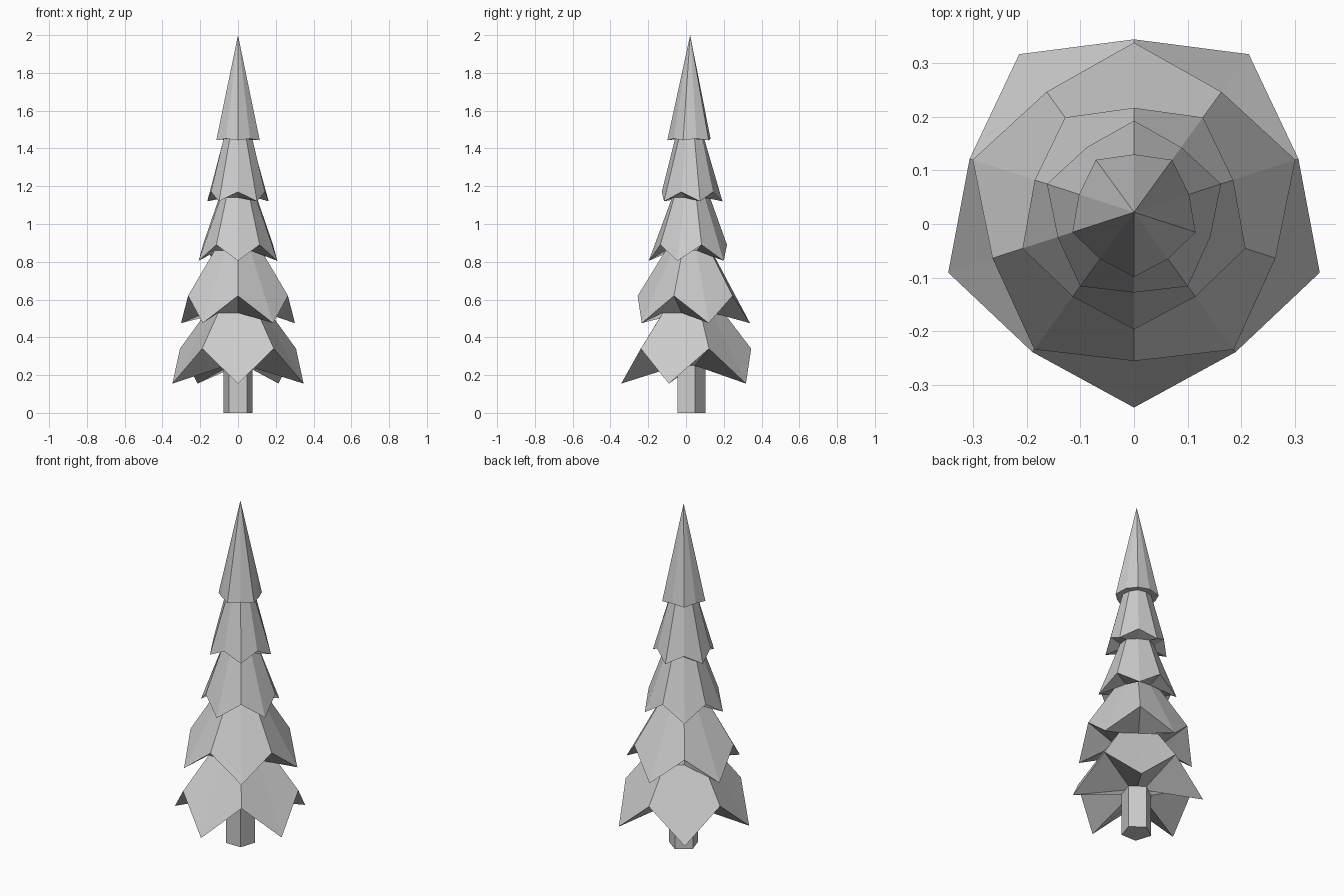
import bpy, bmesh, math

cube = bpy.data.objects.get("Cube")
if cube:
    bpy.data.objects.remove(cube, do_unlink=True)

SIDES = 10
AXIS_Y = 0.022

grey = bpy.data.materials.new("plain grey")
grey.use_nodes = True
colour = (0.6, 0.6, 0.6, 1)
grey.diffuse_color = colour
grey.node_tree.nodes["Principled BSDF"].inputs["Base Color"].default_value = colour


def ring(bm, front, back):
    """Ten points alternating between two (radius, height) pairs, starting at the front."""
    verts = []
    for i in range(SIDES):
        r, z = back if i % 2 else front
        a = math.tau * i / SIDES - math.pi / 2
        verts.append(bm.verts.new((r * math.cos(a), AXIS_Y + r * math.sin(a), z)))
    return verts


def bridge(bm, low, high):
    for i in range(SIDES):
        j = (i + 1) % SIDES
        bm.faces.new((low[i], low[j], high[j], high[i]))


def finish(name, bm):
    bmesh.ops.recalc_face_normals(bm, faces=bm.faces)
    mesh = bpy.data.meshes.new(name)
    bm.to_mesh(mesh)
    bm.free()
    mesh.materials.append(grey)
    bpy.context.collection.objects.link(bpy.data.objects.new(name, mesh))


# Five-sided trunk, one corner pointing to the back
R = 0.082
bm = bmesh.new()
foot = [bm.verts.new((R * math.cos(a), AXIS_Y + R * math.sin(a), 0))
        for a in (math.pi / 2 + math.tau * i / 5 for i in range(5))]
base = bm.faces.new(foot)
top = bmesh.ops.extrude_face_region(bm, geom=[base])["geom"]
for v in top:
    if isinstance(v, bmesh.types.BMVert):
        v.co.z = 0.27
finish("trunk", bm)

# Branch tiers: necks join the tiers, skirts hang in alternating points
necks = [
    ((0.066, 0.25), (0.082, 0.25)),
    ((0.145, 0.53), (0.178, 0.53)),
    ((0.13, 0.86), (0.112, 0.86)),
    ((0.096, 1.14), (0.105, 1.14)),
    ((0.08, 1.45), (0.075, 1.45)),
]
skirts = [
    ((0.365, 0.155), (0.323, 0.34)),
    ((0.278, 0.62), (0.317, 0.475)),
    ((0.219, 0.805), (0.195, 0.89)),
    ((0.15, 1.17), (0.171, 1.12)),
    ((0.121, 1.443), (0.108, 1.452)),
]
names = ["lowest", "lower", "middle", "upper", "top"]
for k, name in enumerate(names):
    bm = bmesh.new()
    under = ring(bm, *necks[k])
    skirt = ring(bm, *skirts[k])
    bridge(bm, under, skirt)
    if k + 1 < len(necks):
        bridge(bm, skirt, ring(bm, *necks[k + 1]))
    else:
        tip = bm.verts.new((0, AXIS_Y, 2))
        for i in range(SIDES):
            bm.faces.new((skirt[i], skirt[(i + 1) % SIDES], tip))
    # Close both ends so the outward direction is unambiguous
    bmesh.ops.holes_fill(bm, edges=[e for e in bm.edges if e.is_boundary], sides=0)
    finish(name + "_branches", bm)
